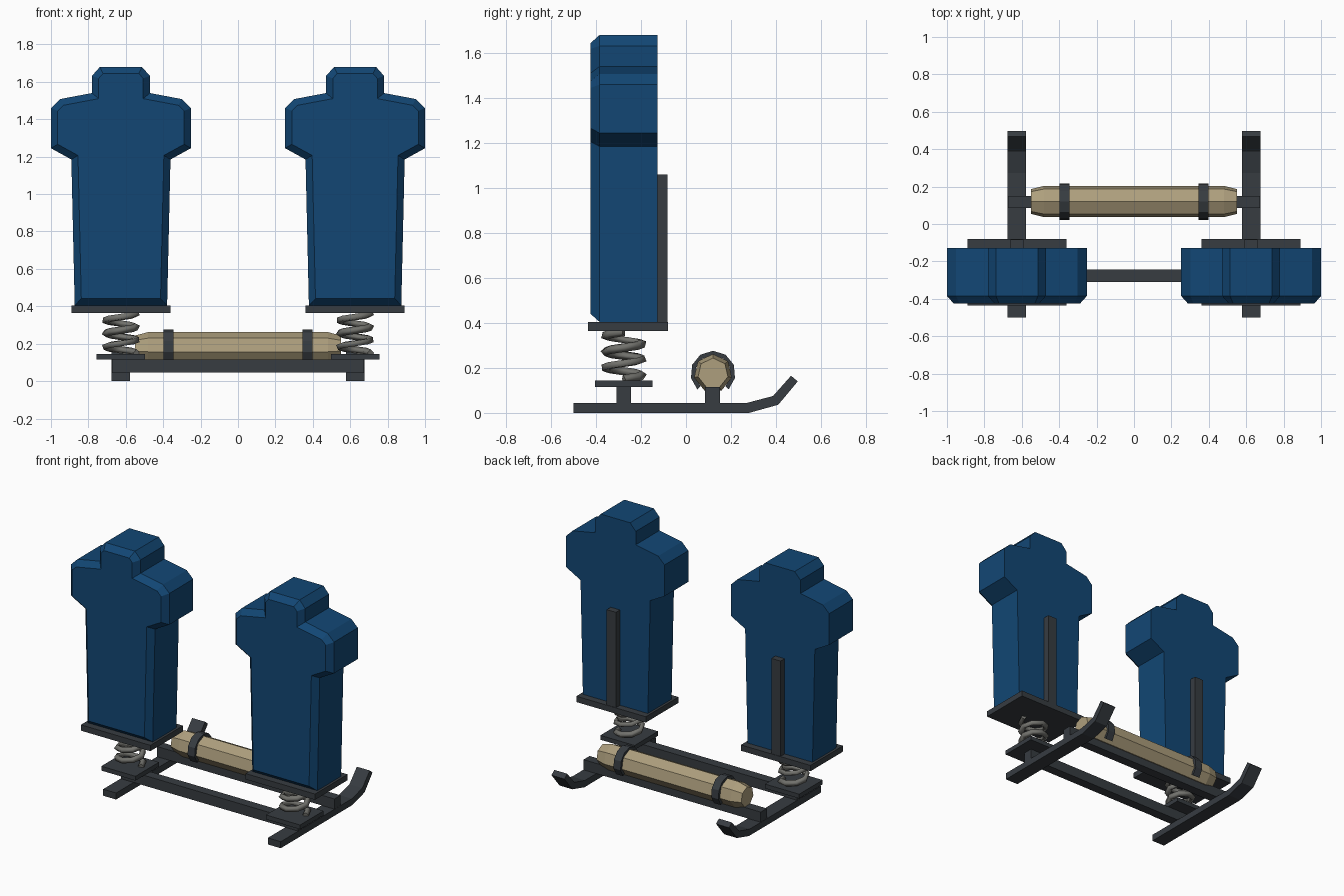
import bpy, bmesh, math
from mathutils import Vector

cube = bpy.data.objects.get("Cube")
if cube:
    bpy.data.objects.remove(cube, do_unlink=True)


def material(name, rgb):
    m = bpy.data.materials.new(name)
    m.use_nodes = True
    m.diffuse_color = (*rgb, 1)
    m.node_tree.nodes["Principled BSDF"].inputs["Base Color"].default_value = (*rgb, 1)
    return m


BLUE = material("pad blue", (0.006, 0.062, 0.175))
IRON = material("frame dark grey", (0.038, 0.045, 0.053))
STEEL = material("spring grey", (0.17, 0.17, 0.155))
TAN = material("roll tan", (0.42, 0.345, 0.205))


def finish(name, bm, mat):
    bmesh.ops.recalc_face_normals(bm, faces=bm.faces[:])
    me = bpy.data.meshes.new(name)
    bm.to_mesh(me)
    bm.free()
    me.materials.append(mat)
    ob = bpy.data.objects.new(name, me)
    bpy.context.scene.collection.objects.link(ob)
    return ob


def box(name, mat, x, y, z):
    """Box from (min, max) ranges on each axis."""
    bm = bmesh.new()
    bmesh.ops.create_cube(bm, size=1)
    for v in bm.verts:
        v.co = Vector([(r[0] + r[1]) / 2 + c * (r[1] - r[0]) for r, c in zip((x, y, z), v.co)])
    return finish(name, bm, mat)


def prism(points, offset):
    """Extrude a closed outline; returns the mesh and its first cap."""
    bm = bmesh.new()
    cap = bm.faces.new([bm.verts.new(p) for p in points])
    back = bmesh.ops.extrude_face_region(bm, geom=[cap], use_keep_orig=True)
    moved = [g for g in back["geom"] if isinstance(g, bmesh.types.BMVert)]
    bmesh.ops.translate(bm, verts=moved, vec=offset)
    bmesh.ops.recalc_face_normals(bm, faces=bm.faces[:])
    return bm, cap


def tackling_pad(name, cx):
    # Half outline of shoulders and head, mirrored about the pad centre
    half = [(0.247, 0.405), (0.265, 1.185), (0.374, 1.245), (0.374, 1.46),
            (0.325, 1.508), (0.155, 1.54), (0.155, 1.632), (0.112, 1.68)]
    outline = half + [(-x, z) for x, z in reversed(half)]
    bm, front = prism([(cx + x, -0.385, z) for x, z in outline], (0, 0.258, 0))
    # Chamfered rim around the front face
    bmesh.ops.inset_region(bm, faces=[front], thickness=0.036, depth=0.04, use_even_offset=True)
    return finish(name, bm, BLUE)


def skid(name, cx):
    side = [(-0.5, 0), (0.28, 0), (0.41, 0.036), (0.497, 0.14),
            (0.467, 0.165), (0.387, 0.075), (0.273, 0.045), (-0.5, 0.045)]
    bm, _ = prism([(cx - 0.049, y, z) for y, z in side], (0.098, 0, 0))
    return finish(name, bm, IRON)


def spring(name, cx, cy, low, high, turns=3, steps=8):
    cu = bpy.data.curves.new(name, "CURVE")
    cu.dimensions = "3D"
    cu.bevel_depth = 0.02
    cu.bevel_resolution = 0
    cu.use_fill_caps = True
    sp = cu.splines.new("POLY")
    n = turns * steps
    sp.points.add(n)
    for i, p in enumerate(sp.points):
        a = math.tau * i / steps
        p.co = (cx + 0.083 * math.cos(a), cy + 0.083 * math.sin(a), low + (high - low) * i / n, 1)
    cu.materials.append(STEEL)
    ob = bpy.data.objects.new(name, cu)
    bpy.context.scene.collection.objects.link(ob)
    bpy.ops.object.select_all(action="DESELECT")
    ob.select_set(True)
    bpy.context.view_layer.objects.active = ob
    bpy.ops.object.convert(target="MESH")


ROLL_Y, ROLL_Z = 0.12, 0.176


def around(x, radius, degrees):
    a = math.radians(degrees)
    return (x, ROLL_Y + radius * math.cos(a), ROLL_Z + radius * math.sin(a))


def roll(sides=7):
    bm = bmesh.new()
    rings = []
    for x, r in ((-0.55, 0.068), (-0.48, 0.086), (0.48, 0.086), (0.55, 0.068)):
        rings.append([bm.verts.new(around(x, r, 90 + 360 * i / sides)) for i in range(sides)])
    for a, b in zip(rings, rings[1:]):
        for i in range(sides):
            j = (i + 1) % sides
            bm.faces.new((a[i], a[j], b[j], b[i]))
    bm.faces.new(rings[0])
    bm.faces.new(rings[-1])
    finish("weight_roll", bm, TAN)


def strap(name, cx):
    # Open band over the roll, ending at the crossbar
    angles = [-46 + 34 * i for i in range(9)]
    outer = [around(cx - 0.027, 0.1, a) for a in angles]
    inner = [around(cx - 0.027, 0.08, a) for a in reversed(angles)]
    bm, _ = prism(outer + inner, (0.054, 0, 0))
    finish(name, bm, IRON)


# Frame crossbars
for label, y in (("front", -0.277), ("rear", 0.118)):
    box(label + "_crossbar", IRON, (-0.674, 0.674), (y - 0.033, y + 0.033), (0.045, 0.115))

# One station on each side: skid, spring and pad
for label, s in (("left", 1), ("right", -1)):
    cx = 0.626 * s
    skid(label + "_skid", cx)
    box(label + "_spring_plate", IRON, (cx - 0.13, cx + 0.13), (-0.405, -0.15), (0.115, 0.145))
    spring(label + "_spring", cx, -0.277, 0.15, 0.36)
    box(label + "_pad_base", IRON, (cx - 0.264, cx + 0.264), (-0.435, -0.08), (0.365, 0.405))
    tackling_pad(label + "_pad", cx)
    box(label + "_back_post", IRON, (cx - 0.035, cx + 0.035), (-0.127, -0.083), (0.405, 1.06))
    strap(label + "_strap", 0.372 * s)

roll()
